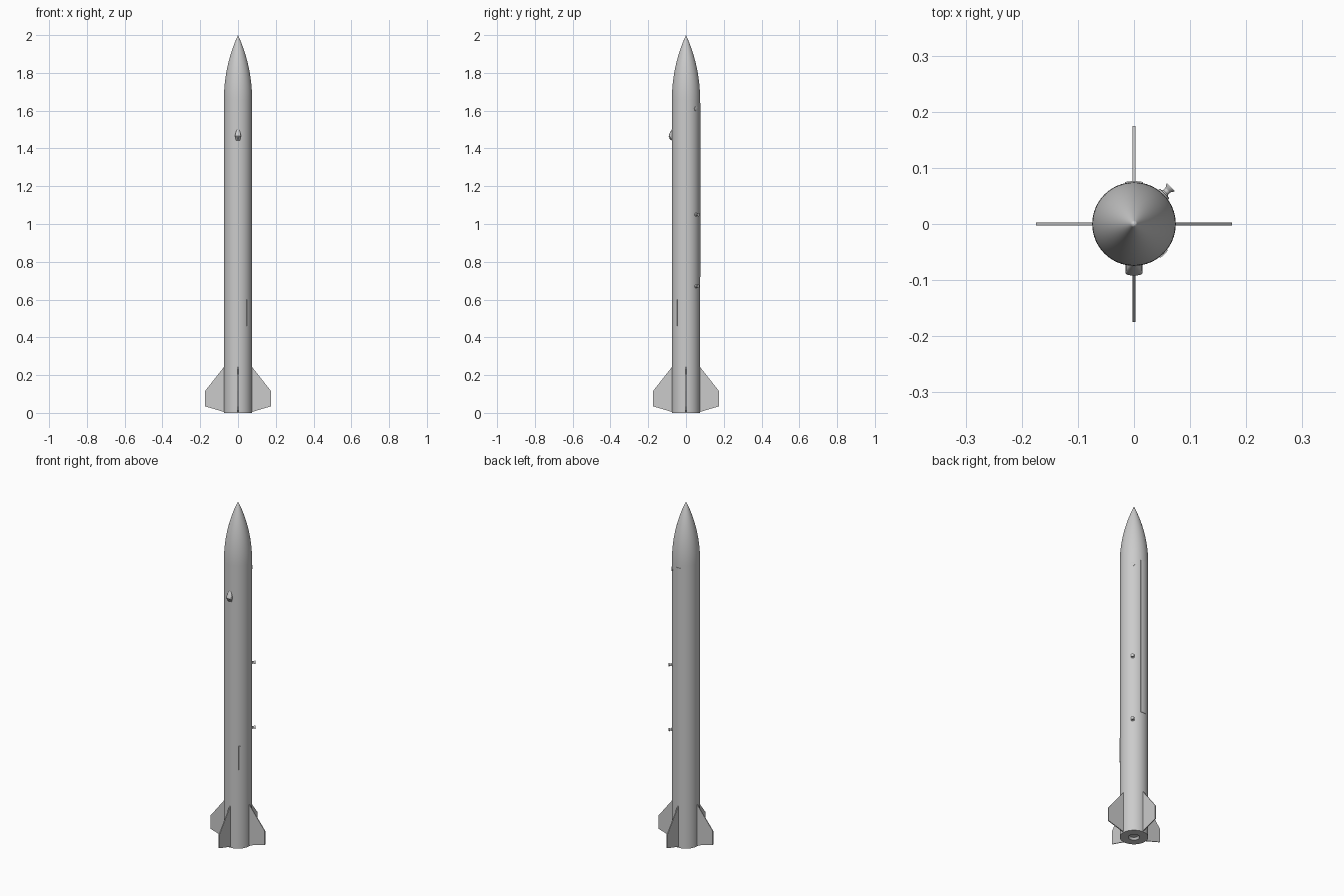
import bpy, bmesh, math
from mathutils import Matrix, Vector

if "Cube" in bpy.data.objects:
    bpy.data.objects.remove(bpy.data.objects["Cube"])

R = 0.0745      # tube radius
L = 0.34        # nose length

grey = bpy.data.materials.new("light grey")
grey.diffuse_color = (0.6, 0.6, 0.6, 1)
grey.use_nodes = True
grey.node_tree.nodes["Principled BSDF"].inputs["Base Color"].default_value = grey.diffuse_color


def finish(name, bm, smooth=True):
    bmesh.ops.remove_doubles(bm, verts=bm.verts, dist=1e-6)
    bmesh.ops.recalc_face_normals(bm, faces=bm.faces)
    me = bpy.data.meshes.new(name)
    bm.to_mesh(me)
    bm.free()
    ob = bpy.data.objects.new(name, me)
    bpy.context.collection.objects.link(ob)
    me.materials.append(grey)
    if smooth:
        bpy.ops.object.select_all(action='DESELECT')
        ob.select_set(True)
        bpy.context.view_layer.objects.active = ob
        bpy.ops.object.shade_smooth_by_angle(angle=math.radians(30))
    return ob


def lathe(name, profile, n=64, matrix=Matrix()):
    """Spin an (r, z) profile about z, then place it."""
    bm = bmesh.new()
    vs = [bm.verts.new((r, 0, z)) for r, z in profile]
    es = [bm.edges.new(p) for p in zip(vs, vs[1:])]
    bmesh.ops.spin(bm, geom=vs + es, axis=(0, 0, 1), cent=(0, 0, 0),
                   steps=n, angle=2 * math.pi)
    bmesh.ops.transform(bm, matrix=matrix, verts=bm.verts)
    return finish(name, bm)


def prism(name, pts, t, matrix=Matrix()):
    """Extrude an (x, z) outline to thickness t along y."""
    bm = bmesh.new()
    f = bm.faces.new([bm.verts.new((x, -t / 2, z)) for x, z in pts])
    g = bmesh.ops.extrude_face_region(bm, geom=[f])
    bmesh.ops.translate(bm, vec=(0, t, 0),
                        verts=[v for v in g["geom"] if isinstance(v, bmesh.types.BMVert)])
    bmesh.ops.transform(bm, matrix=matrix, verts=bm.verts)
    return finish(name, bm, False)


def curved_plate(name, angle, half, z0, z1, t):
    """Thin plate wrapped on the tube, centred on an angle in degrees."""
    bm = bmesh.new()
    arc = [math.radians(angle - half + 2 * half * i / 8) for i in range(9)]
    pts = [(R - 0.001, a) for a in arc] + [(R + t, a) for a in reversed(arc)]
    f = bm.faces.new([bm.verts.new((r * math.cos(a), r * math.sin(a), z0)) for r, a in pts])
    g = bmesh.ops.extrude_face_region(bm, geom=[f])
    bmesh.ops.translate(bm, vec=(0, 0, z1 - z0),
                        verts=[v for v in g["geom"] if isinstance(v, bmesh.types.BMVert)])
    return finish(name, bm)


def radial(angle, z):
    """Local z points outward from the rocket axis."""
    d = Vector((math.cos(math.radians(angle)), math.sin(math.radians(angle)), 0))
    return Matrix.Translation((0, 0, z)) @ d.to_track_quat('Z', 'Y').to_matrix().to_4x4()


# Body tube with tail end and shallow motor recess
lathe("body_tube", [(0, 0.012), (0.022, 0.012), (0.030, 0.0), (R, 0), (R, 2 - L)])

# Ogive nose cone
rho = (R * R + L * L) / (2 * R)
ogive = []
for i in range(25):
    h = L * i / 24
    ogive.append((max(math.sqrt(rho * rho - h * h) + R - rho, 0), 2 - L + h))
lathe("nose_cone", ogive)

# Four fins
for k in range(4):
    prism(f"fin_{k + 1}",
          [(R - 0.004, 0.004), (0.175, 0.035), (0.175, 0.115), (R, 0.243), (R - 0.004, 0.248)],
          0.005, Matrix.Rotation(k * math.pi / 2, 4, 'Z'))

# Rail buttons: spools on the back right
spool = [(0, R - 0.003), (0.0095, R - 0.003), (0.0095, R + 0.001), (0.006, R + 0.005),
         (0.006, R + 0.011), (0.0095, R + 0.0165), (0.0095, R + 0.0185), (0, R + 0.0185)]
for name, z in (("upper_rail_button", 1.05), ("lower_rail_button", 0.67)):
    lathe(name, spool, 24, radial(45, z))

# Small vent stud below the nose
lathe("vent_stud", [(0.012, R - 0.004), (0.012, R + 0.002), (0.009, R + 0.003), (0, R + 0.003)],
      24, radial(45, 1.61))

# Camera fairing on the front: rounded hood narrowing upward, slanted open underside
bm = bmesh.new()
rings = []
for z, w, y in ((1.442, 0.011, -0.076), (1.465, 0.0155, -0.092),
                (1.478, 0.014, -0.088), (1.502, 0.006, -0.075)):
    ring = [bm.verts.new((w, -0.070, z))]
    for i in range(9):
        a = math.pi * i / 8
        ring.append(bm.verts.new((w * math.cos(a), y + 0.005 - 0.005 * math.sin(a), z)))
    ring.append(bm.verts.new((-w, -0.070, z)))
    rings.append(ring)
for a, b in zip(rings, rings[1:]):
    for i in range(len(a) - 1):
        bm.faces.new((a[i], a[i + 1], b[i + 1], b[i]))
bm.faces.new(rings[0])
bm.faces.new(rings[-1])
finish("camera_fairing", bm)

# Camera lens poking from the slanted underside
lathe("camera_lens", [(0.006, -0.004), (0.006, 0.004), (0.004, 0.004), (0.004, 0.002), (0, 0.002)], 20,
      Matrix.Translation((0, -0.084, 1.453))
      @ Vector((0, -0.8, -0.6)).to_track_quat('Z', 'Y').to_matrix().to_4x4())

# Thin raised plates on the tube
curved_plate("rear_cable_cover", 90, 12, 0.72, 1.64, 0.002)
curved_plate("side_access_plate", -45, 7, 0.46, 0.60, 0.002)
